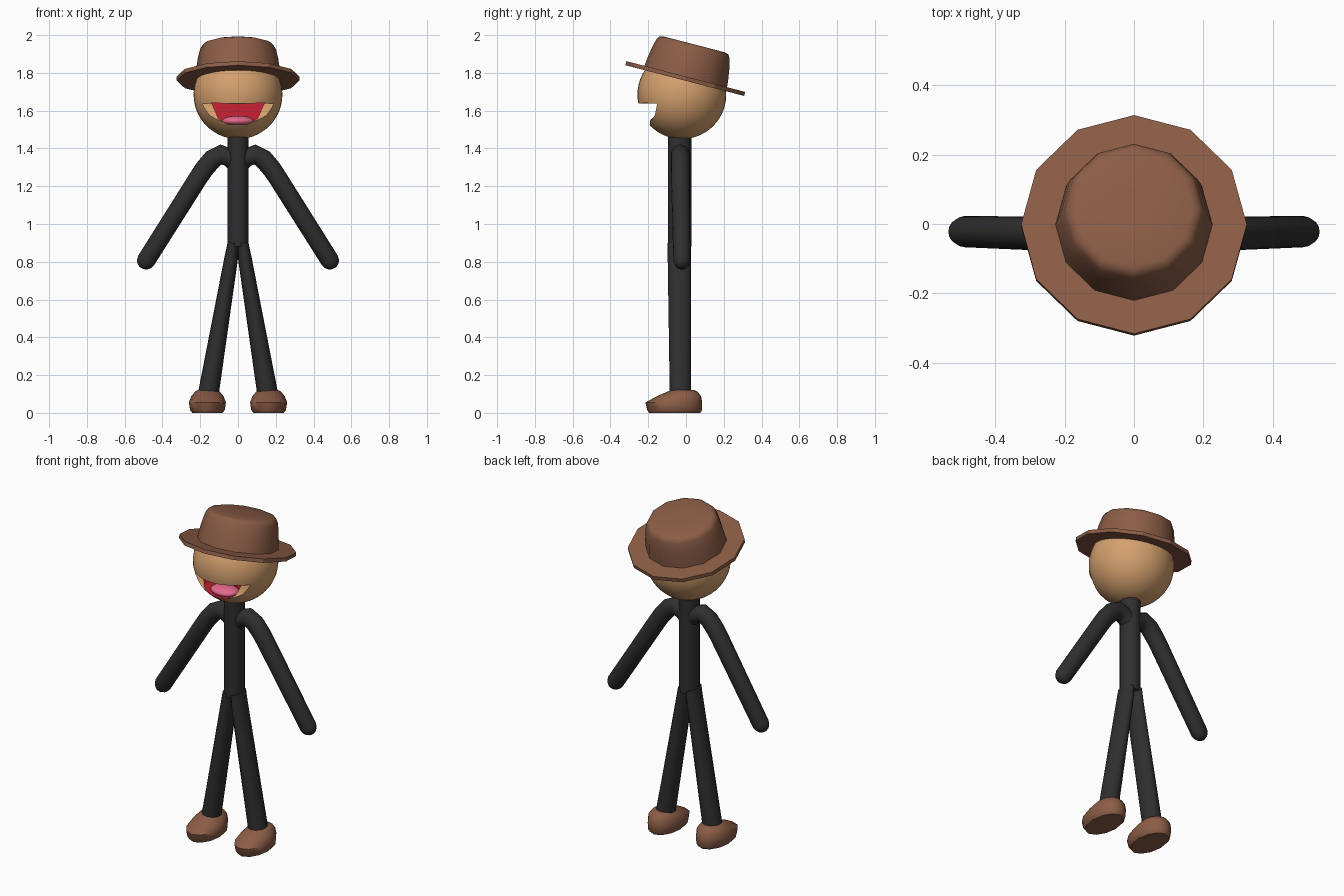
import bpy, bmesh, math
from mathutils import Vector, Matrix

if "Cube" in bpy.data.objects:
    bpy.data.objects.remove(bpy.data.objects["Cube"])


def material(name, rgb):
    m = bpy.data.materials.new(name)
    m.diffuse_color = (*rgb, 1)
    m.use_nodes = True
    m.node_tree.nodes["Principled BSDF"].inputs["Base Color"].default_value = m.diffuse_color
    return m


BLACK = material("soft black", (0.028, 0.028, 0.029))
BROWN = material("leather brown", (0.26, 0.11, 0.062))
SKIN = material("skin tan", (0.66, 0.35, 0.155))
RED = material("mouth red", (0.58, 0.015, 0.035))
PINK = material("tongue pink", (0.78, 0.14, 0.27))


def finish(name, bm, mat, angle=60):
    bmesh.ops.recalc_face_normals(bm, faces=bm.faces)
    mesh = bpy.data.meshes.new(name)
    bm.to_mesh(mesh)
    bm.free()
    ob = bpy.data.objects.new(name, mesh)
    bpy.context.collection.objects.link(ob)
    mesh.materials.append(mat)
    if angle:
        smooth(ob, angle)
    return ob


def smooth(ob, angle):
    bpy.ops.object.select_all(action='DESELECT')
    ob.select_set(True)
    bpy.context.view_layer.objects.active = ob
    bpy.ops.object.shade_smooth_by_angle(angle=math.radians(angle))


def loft(name, rings, mat, angle=60):
    """Skin a list of equal-length point rings and cap both ends."""
    bm = bmesh.new()
    loops = [[bm.verts.new(p) for p in ring] for ring in rings]
    n = len(loops[0])
    for a, b in zip(loops, loops[1:]):
        for i in range(n):
            j = (i + 1) % n
            bm.faces.new((a[i], a[j], b[j], b[i]))
    bm.faces.new(loops[0][::-1])
    bm.faces.new(loops[-1])
    return finish(name, bm, mat, angle)


def oval(center, u, v, n):
    return [Vector(center) + u * math.cos(t) + v * math.sin(t)
            for t in (2 * math.pi * i / n for i in range(n))]


def tube(name, path, mat, side=1, n=16):
    """Tube along points (x, y, z, in-plane radius, depth radius)."""
    pts = [Vector((side * p[0], p[1], p[2])) for p in path]
    rings = []
    for i, p in enumerate(path):
        t = pts[min(i + 1, len(pts) - 1)] - pts[max(i - 1, 0)]
        t.y = 0
        u = t.normalized().cross(Vector((0, 1, 0)))
        rings.append(oval(pts[i], u * p[3], Vector((0, p[4], 0)), n))
    return loft(name, rings, mat)


def prism(name, pts, offset, mat):
    a = [Vector(p) for p in pts]
    return loft(name, [a, [p + Vector(offset) for p in a]], mat, 0)


# Torso
tube("torso", [(0, -.034, .88, .055, .062), (0, -.034, 1.47, .055, .062)], BLACK)

for side, label in ((-1, "left"), (1, "right")):
    # Leg, narrow at the hip where the pair meets
    tube(label + "_leg", [(.0275, -.035, .90, .0275, .062), (.036, -.035, .82, .036, .062),
                          (.157, -.03, .10, .055, .056)], BLACK, side)
    # Arm with bent shoulder and rounded tip
    tube(label + "_arm", [(.0, -.03, 1.31, .05, .05), (.04, -.03, 1.35, .05, .05),
                          (.09, -.03, 1.368, .053, .05), (.135, -.03, 1.343, .052, .05),
                          (.18, -.03, 1.29, .051, .05), (.21, -.029, 1.245, .05, .05),
                          (.487, -.022, .806, .049, .045), (.499, -.022, .787, .042, .038),
                          (.507, -.022, .774, .029, .027), (.511, -.022, .767, .012, .012)],
         BLACK, side)
    # Shoe from stacked ovals: height, toe, heel, half width
    rings = []
    for z, toe, heel, w in ((0, -.195, .075, .08), (.015, -.205, .085, .092),
                            (.055, -.215, .086, .098), (.088, -.155, .08, .086),
                            (.112, -.10, .062, .066), (.122, -.075, .04, .05)):
        rings.append(oval((side * .162, (toe + heel) / 2, z), Vector((0, (heel - toe) / 2, 0)),
                          Vector((w, 0, 0)), 12))
    loft(label + "_shoe", rings, BROWN, 50)

# Hat, tilted back
TILT = Matrix.Rotation(math.radians(-14.5), 3, 'X')
HAT = Vector((0, -.004, 1.77))


def hat_part(name, profile, angle):
    rings = [oval(HAT + TILT @ Vector((0, 0, h)), TILT @ Vector((r, 0, 0)),
                  TILT @ Vector((0, r, 0)), 12) for h, r in profile]
    return loft(name, rings, BROWN, angle)


hat_part("hat_brim", [(-.011, .325), (.011, .325)], 25)
hat_part("hat_crown", [(.0, .227), (.05, .222), (.11, .213), (.16, .201), (.18, .19),
                       (.187, .17), (.187, .05)], 70)

# Head
bm = bmesh.new()
bmesh.ops.create_uvsphere(bm, u_segments=40, v_segments=28, radius=.235,
                          matrix=Matrix.Translation((0, -.022, 1.685)))
head = finish("head", bm, SKIN, 0)
head.data.materials.append(RED)

# Recess under the upper lip, then the open mouth cavity
recess = prism("lip_cutter", [(-.3, -.35, 1.638), (-.3, -.152, 1.638), (-.3, -.165, 1.575),
                              (-.3, -.2, 1.53), (-.3, -.35, 1.50)], (.6, 0, 0), SKIN)
cavity = prism("mouth_cutter", [(-.14, -.4, 1.642), (0, -.4, 1.634), (.14, -.4, 1.642),
                                (.105, -.4, 1.56), (.05, -.4, 1.527), (-.05, -.4, 1.527),
                                (-.105, -.4, 1.56)], (0, .34, 0), RED)
bpy.context.view_layer.objects.active = head
for cutter in (recess, cavity):
    mod = head.modifiers.new("cut", 'BOOLEAN')
    mod.operation = 'DIFFERENCE'
    mod.solver = 'EXACT'
    mod.material_mode = 'TRANSFER'
    mod.object = cutter
    bpy.ops.object.modifier_apply(modifier=mod.name)
    bpy.data.objects.remove(cutter)
smooth(head, 40)

# Tongue
bm = bmesh.new()
bmesh.ops.create_uvsphere(bm, u_segments=20, v_segments=10, radius=1,
                          matrix=Matrix.Translation((0, -.125, 1.545)) @ Matrix.Diagonal((.085, .065, .028, 1)))
finish("tongue", bm, PINK)
